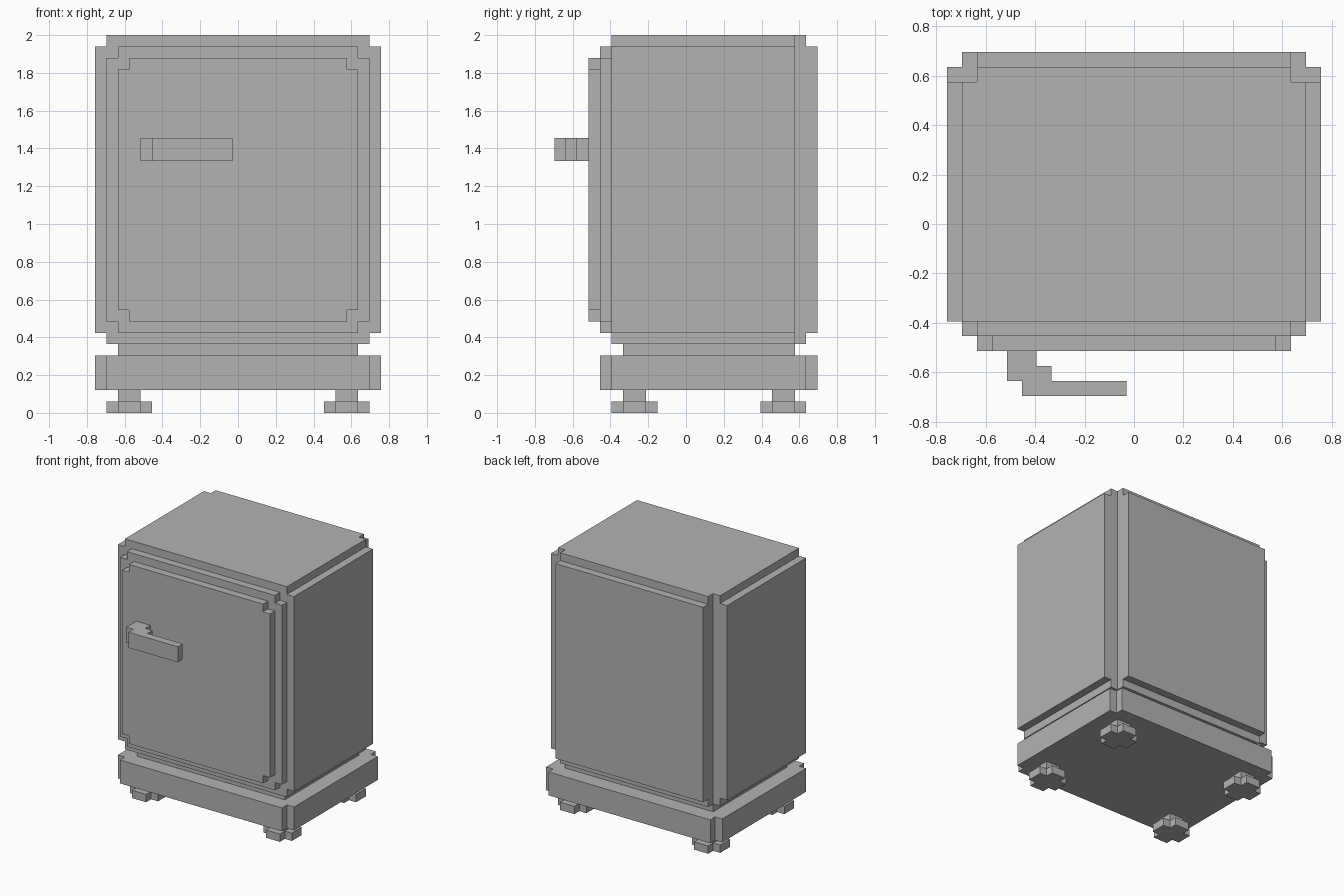
import bpy
import bmesh
from mathutils import Vector

U = 2 / 33  # one building block

old = bpy.data.objects.get("Cube")
if old:
    bpy.data.objects.remove(old, do_unlink=True)

grey = bpy.data.materials.new("plain grey")
grey.use_nodes = True
grey.diffuse_color = (0.45, 0.45, 0.45, 1)
grey.node_tree.nodes["Principled BSDF"].inputs["Base Color"].default_value = grey.diffuse_color


def prism(name, profile, start, end, axis="z"):
    """Extrude a flat profile (in block units) along z or y."""
    def place(a, b, c):
        return Vector((a, b, c) if axis == "z" else (a, c, b)) * U
    bm = bmesh.new()
    face = bm.faces.new([bm.verts.new(place(a, b, start)) for a, b in profile])
    grown = bmesh.ops.extrude_face_region(bm, geom=[face])
    moved = [v for v in grown["geom"] if isinstance(v, bmesh.types.BMVert)]
    bmesh.ops.translate(bm, verts=moved, vec=place(0, 0, end - start))
    bmesh.ops.recalc_face_normals(bm, faces=bm.faces[:])
    mesh = bpy.data.meshes.new(name)
    bm.to_mesh(mesh)
    bm.free()
    mesh.materials.append(grey)
    obj = bpy.data.objects.new(name, mesh)
    bpy.context.collection.objects.link(obj)
    return obj


def rect(a0, a1, b0, b1, low=0, high=0):
    """Rectangle with square notches at its low-b and high-b corners."""
    points = []
    for a, b, n, da, db in ((a0, b0, low, 1, 1), (a1, b0, low, -1, 1),
                            (a1, b1, high, -1, -1), (a0, b1, high, 1, -1)):
        if not n:
            points.append((a, b))
            continue
        corner = [(a, b + db * n), (a + da * n, b + db * n), (a + da * n, b)]
        points += corner if da == db else corner[::-1]
    return points


# Plinth and recessed neck
prism("plinth", rect(-12.5, 12.5, -7.5, 11.5, 1, 1), 2, 5)
prism("neck", rect(-10.5, 10.5, -5.5, 9.5), 5, 6)

# Cabinet body, notched along its back edges
prism("body", rect(-11.5, 11.5, -6.5, 10.5, 0, 1), 6, 33)

# Raised panels on the sides and back
for side, x in (("left", 11.5), ("right", -12.5)):
    prism(side + "_panel", rect(x, x + 1, -6.5, 9.5), 7, 32)
prism("back_panel", rect(-10.5, 10.5, 10.5, 11.5), 7, 32)

# Stepped front
prism("door_frame", rect(-11.5, 11.5, 7, 32, 1, 1), -7.5, -6.5, "y")
prism("door", rect(-10.5, 10.5, 8, 31, 1, 1), -8.5, -7.5, "y")

# Lever handle
lever = [(-8.5, -8.5), (-8.5, -10.5), (-7.5, -10.5), (-7.5, -11.5), (-0.5, -11.5),
         (-0.5, -10.5), (-5.5, -10.5), (-5.5, -9.5), (-6.5, -9.5), (-6.5, -8.5)]
prism("handle", lever, 22, 24)

# Four feet, each a short leg on a cross-shaped pad
for side, x in (("left", 9.5), ("right", -9.5)):
    for end, y in (("front", -4.5), ("back", 8.5)):
        prism(f"{end}_{side}_foot_pad", rect(x - 2, x + 2, y - 2, y + 2, 1, 1), 0, 1)
        prism(f"{end}_{side}_foot_leg", rect(x - 1, x + 1, y - 1, y + 1), 1, 2)
